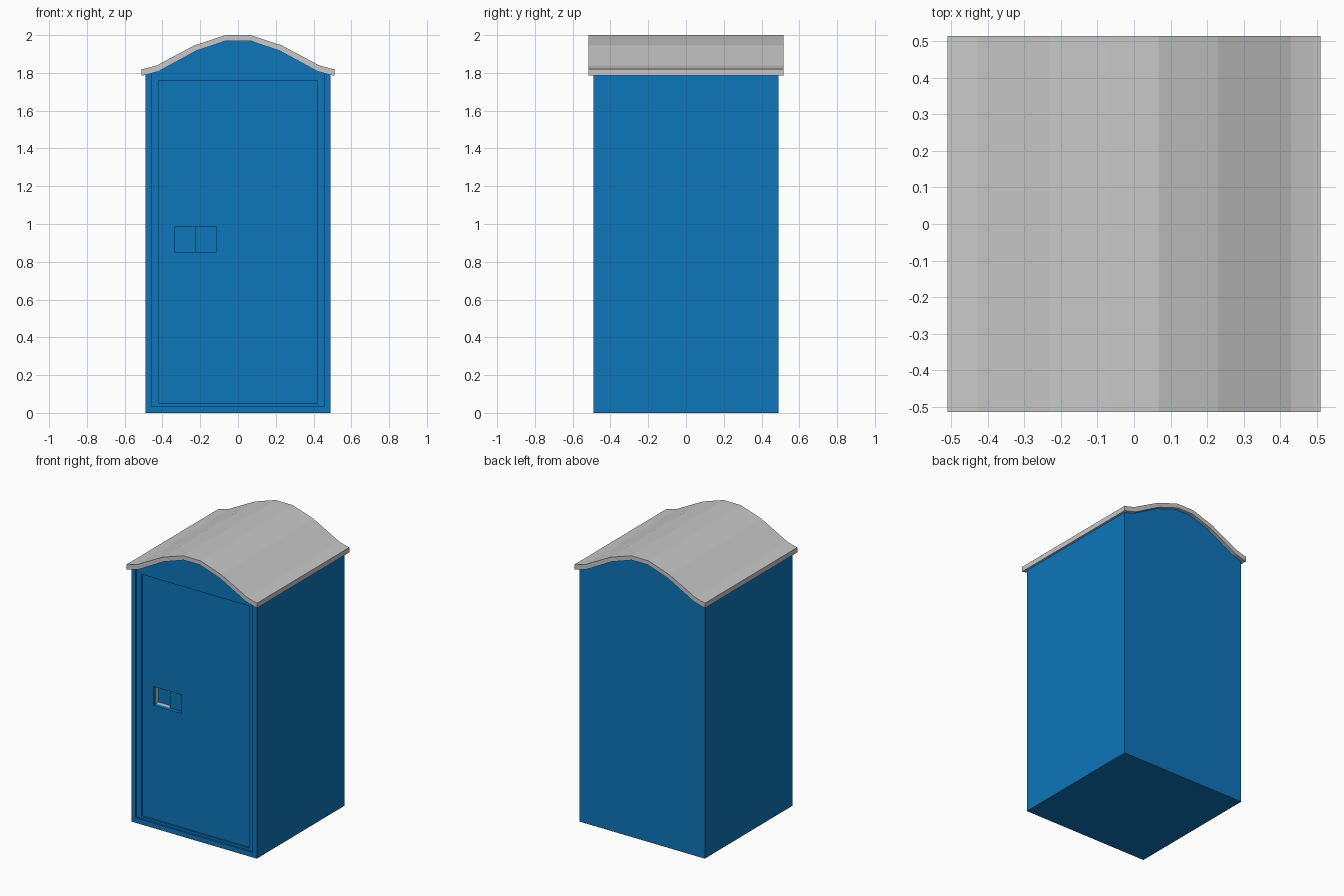
import bpy, bmesh

if "Cube" in bpy.data.objects:
    bpy.data.objects.remove(bpy.data.objects["Cube"])


def material(name, rgb):
    m = bpy.data.materials.new(name)
    m.diffuse_color = (*rgb, 1)
    m.use_nodes = True
    m.node_tree.nodes["Principled BSDF"].inputs["Base Color"].default_value = m.diffuse_color
    return m


BLUE = material("blue plastic", (0.004, 0.18, 0.50))
GREY = material("light grey", (0.58, 0.58, 0.58))


def prism(name, outline, y0, y1, mat):
    """Extrude an (x, z) outline from y0 to y1."""
    bm = bmesh.new()
    face = bm.faces.new([bm.verts.new((x, y0, z)) for x, z in outline])
    ext = bmesh.ops.extrude_face_region(bm, geom=[face])
    verts = [v for v in ext["geom"] if isinstance(v, bmesh.types.BMVert)]
    bmesh.ops.translate(bm, verts=verts, vec=(0, y1 - y0, 0))
    bmesh.ops.recalc_face_normals(bm, faces=bm.faces)
    me = bpy.data.meshes.new(name)
    bm.to_mesh(me)
    bm.free()
    me.materials.append(mat)
    ob = bpy.data.objects.new(name, me)
    bpy.context.collection.objects.link(ob)
    return ob


def mirrored(half):
    """Left half of a curve plus its mirror image, left to right."""
    return half + [(-x, z) for x, z in reversed(half)]


def cut(target, name, x0, x1, z0, z1, y1):
    """Sink a rectangular pocket into the front, back to depth y1."""
    box = prism(name, [(x0, z0), (x1, z0), (x1, z1), (x0, z1)], -0.7, y1, BLUE)
    mod = target.modifiers.new(name, 'BOOLEAN')
    mod.operation, mod.solver, mod.object = 'DIFFERENCE', 'EXACT', box
    bpy.context.view_layer.objects.active = target
    bpy.ops.object.modifier_apply(modifier=name)
    bpy.data.objects.remove(box)


# Wavy roof sheet
top = mirrored([(-0.51, 1.82), (-0.49, 1.823), (-0.43, 1.84), (-0.23, 1.946), (-0.067, 2.0)])
under = mirrored([(-0.51, 1.785), (-0.485, 1.79), (-0.42, 1.808), (-0.22, 1.917), (-0.063, 1.97)])
prism("roof", top + under[::-1], -0.515, 0.515, GREY)

# Cabin, reaching slightly up into the roof
crown = mirrored([(-0.49, 1.80), (-0.42, 1.818), (-0.22, 1.927), (-0.063, 1.98)])
cabin = prism("cabin", [(-0.49, 0), *crown, (0.49, 0)], -0.49, 0.49, BLUE)

# Front frame step, door panel, latch pocket and its deeper grip half
cut(cabin, "frame_step", -0.458, 0.458, 0.035, 2.2, -0.477)
cut(cabin, "door_step", -0.42, 0.42, 0.05, 1.76, -0.464)
cut(cabin, "latch_pocket", -0.335, -0.115, 0.853, 0.985, -0.437)
cut(cabin, "grip_pocket", -0.335, -0.225, 0.853, 0.985, -0.407)

# Grey lining band around the deep grip half
bm = bmesh.new()
bm.from_mesh(cabin.data)
region = [f for f in bm.faces if abs(f.normal.y) < 0.1
          and all(-0.34 < v.co.x < -0.11 and v.co.y < -0.4 for v in f.verts)]
geom = list({e for f in region for e in f.edges}) + list({v for f in region for v in f.verts}) + region
bmesh.ops.bisect_plane(bm, geom=geom, plane_co=(0, -0.437, 0), plane_no=(0, 1, 0))
cabin.data.materials.append(GREY)
for f in bm.faces:
    c = f.calc_center_median()
    inside = -0.34 < c.x < -0.22 and 0.85 < c.z < 0.99 and -0.437 < c.y < -0.41
    f.material_index = len(cabin.data.materials) - 1 if inside and abs(f.normal.y) < 0.1 else 0
bm.to_mesh(cabin.data)
bm.free()
